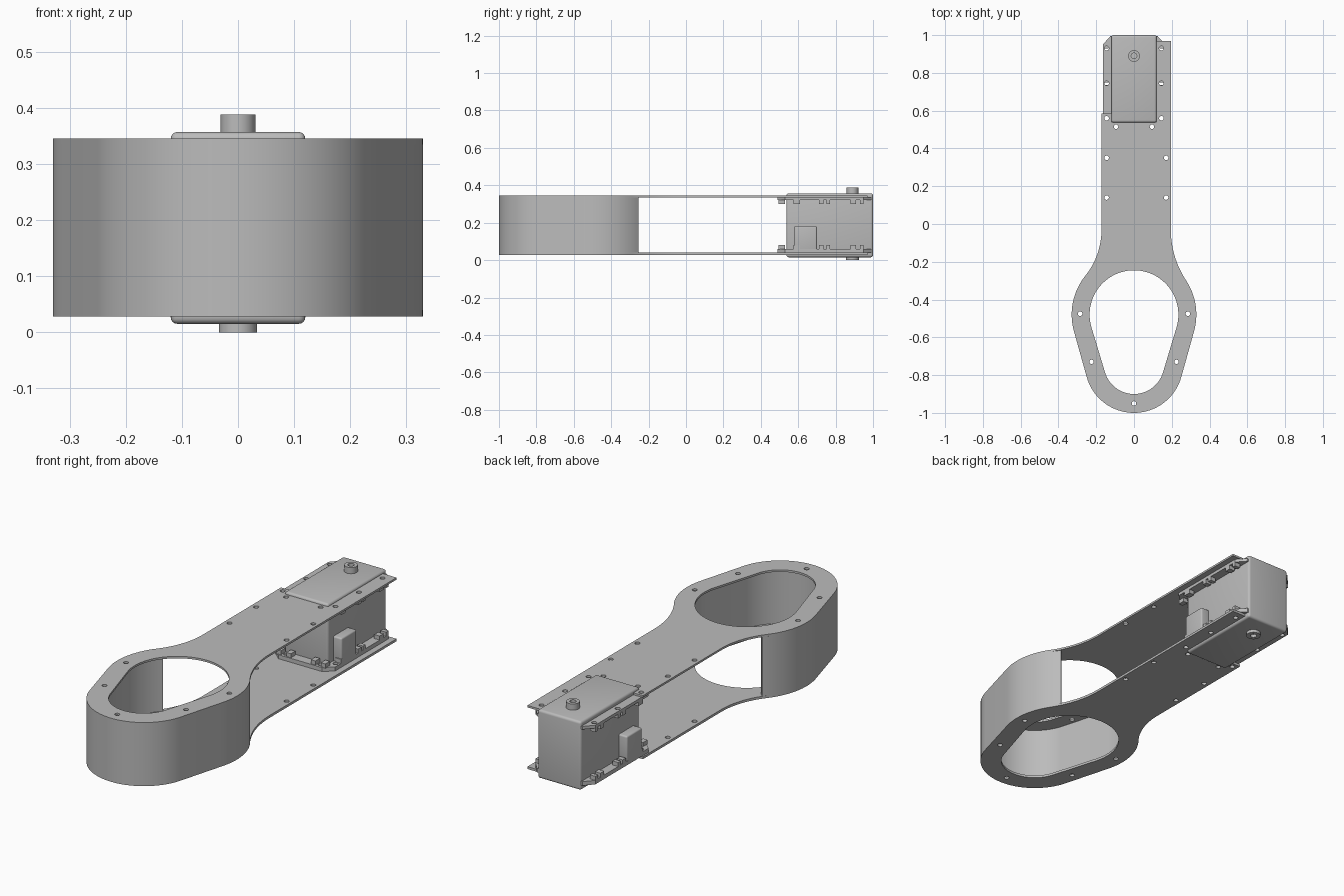
import bpy, bmesh
from math import sin, cos, pi, asin, atan2, hypot

cube = bpy.data.objects.get("Cube")
if cube:
    bpy.data.objects.remove(cube, do_unlink=True)

grey = bpy.data.materials.new("plain grey")
grey.use_nodes = True
grey.diffuse_color = (0.5, 0.5, 0.5, 1)
grey.node_tree.nodes["Principled BSDF"].inputs["Base Color"].default_value = (0.5, 0.5, 0.5, 1)


def finish(name, mesh):
    obj = bpy.data.objects.new(name, mesh)
    bpy.context.collection.objects.link(obj)
    mesh.materials.clear()
    mesh.materials.append(grey)
    bpy.ops.object.select_all(action="DESELECT")
    obj.select_set(True)
    bpy.context.view_layer.objects.active = obj
    bpy.ops.object.shade_smooth_by_angle(angle=pi / 6)
    return obj


def arc(cx, cy, r, a, b, n=24):
    return [(cx + r * cos(a + (b - a) * i / n), cy + r * sin(a + (b - a) * i / n))
            for i in range(n + 1)]


def circle(x, y, r, n=16):
    return arc(x, y, r, 0, 2 * pi, n)[:-1]


def slab(name, loops, z0, z1):
    """Extrude a flat outline (first loop) with holes (other loops)."""
    curve = bpy.data.curves.new(name + "_outline", "CURVE")
    curve.dimensions = "2D"
    curve.fill_mode = "BOTH"
    curve.extrude = (z1 - z0) / 2
    for pts in loops:
        spline = curve.splines.new("POLY")
        spline.points.add(len(pts) - 1)
        for p, (x, y) in zip(spline.points, pts):
            p.co = (x, y, 0, 1)
        spline.use_cyclic_u = True
    tmp = bpy.data.objects.new(name + "_outline", curve)
    bpy.context.collection.objects.link(tmp)
    dg = bpy.context.evaluated_depsgraph_get()
    mesh = bpy.data.meshes.new_from_object(tmp.evaluated_get(dg))
    bpy.data.objects.remove(tmp, do_unlink=True)
    bm = bmesh.new()
    bm.from_mesh(mesh)
    bmesh.ops.remove_doubles(bm, verts=bm.verts, dist=1e-5)
    bmesh.ops.translate(bm, verts=bm.verts, vec=(0, 0, (z0 + z1) / 2))
    bmesh.ops.recalc_face_normals(bm, faces=bm.faces)
    bm.to_mesh(mesh)
    bm.free()
    return finish(name, mesh)


def box(name, x, y, z, bevel=0):
    bm = bmesh.new()
    bmesh.ops.create_cube(bm, size=1)
    for v in bm.verts:
        v.co = [lo + (hi - lo) * (c + 0.5) for c, (lo, hi) in zip(v.co, (x, y, z))]
    if bevel:
        bmesh.ops.bevel(bm, geom=bm.edges[:], offset=bevel, segments=4,
                        profile=0.5, affect="EDGES")
    mesh = bpy.data.meshes.new(name)
    bm.to_mesh(mesh)
    bm.free()
    return finish(name, mesh)


# Egg shape: big circle at the back, small circle at the front, joined by tangents
BACK, FRONT = -0.48, -0.74


def egg(r1, r2, start_r, start_l):
    """Clockwise points from the right start angle round the front to the left."""
    t = -asin((r1 - r2) / (BACK - FRONT))
    return (arc(0, BACK, r1, start_r, t) + arc(0, FRONT, r2, t, -pi - t, 40)
            + arc(0, BACK, r1, -pi - t, -pi - start_l))


def neck(edge, y=-0.03):
    """Concave fillet from a straight arm edge onto the big circle."""
    h, r1 = y - BACK, 0.33
    r = (edge ** 2 + h ** 2 - r1 ** 2) / (2 * (r1 - edge))
    a = atan2(h, edge + r)
    return arc(edge + r, y, r, pi, pi + a, 16), a


right, a_right = neck(0.195)
left, a_left = neck(0.172)
left = [(-x, y) for x, y in reversed(left)]
outline = (right + egg(0.33, 0.26, a_right, a_left)[1:-1] + left
           + [(-0.172, 0.585), (-0.12, 0.585), (-0.12, 0.54),
              (0.12, 0.54), (0.12, 0.97), (0.195, 0.97)])
opening = egg(0.235, 0.16, pi / 2, pi / 2)[:-1]

# Screw holes
HOLE = 0.012
mount = [(s * x, y) for s in (-1, 1)
         for x, y in ((0.095, 0.515), (0.145, 0.56), (0.145, 0.745), (0.145, 0.93))]
arm = [(x, y) for x in (-0.145, 0.17) for y in (0.14, 0.35)]
rim = [(0, -0.95)] + [(s * x, y) for s in (-1, 1)
                      for x, y in ((0.285, -0.475), (0.225, -0.73))]
in_plate = [p for p in mount if p[0] > 0 or p[1] < 0.58]
plate_holes = [circle(x, y, HOLE) for x, y in in_plate + arm + rim]
mount_holes = [circle(x, y, HOLE) for x, y in mount]

# Two arm plates
slab("top_plate", [outline, opening] + plate_holes, 0.335, 0.345)
slab("bottom_plate", [outline, opening] + plate_holes, 0.028, 0.04)

# Curved wall between the plates, open towards the arm
a0 = asin(0.225 / 0.33)
wall = egg(0.33, 0.26, a0, a0) + egg(0.31, 0.24, a0, a0)[::-1]
slab("rim_wall", [wall], 0.04, 0.335)

# Motor housing with hollow shafts
box("motor_housing", (-0.12, 0.12), (0.537, 1.0), (0.015, 0.357), 0.012)
for name, r, z0, z1 in (("top_shaft", 0.031, 0.35, 0.388),
                        ("bottom_shaft", 0.034, 0, 0.02)):
    slab(name, [circle(0, 0.89, r, 32), circle(0, 0.89, 0.015, 24)], z0, z1)

# Mounting brackets under the plates, with lugs round the screws
half = [(0.165, 0.53), (0.165, 0.95), (0.125, 0.995)]
bracket = [(0.12, 0.49)] + half
bracket += [(-x, y) for x, y in reversed(bracket)]
lugs = ((0.575, 0.61), (0.71, 0.735), (0.75, 0.77), (0.88, 0.91), (0.93, 0.95))
for level, z, lug_z in (("top", (0.32, 0.335), (0.3, 0.322)),
                        ("bottom", (0.04, 0.06), (0.058, 0.08))):
    slab(level + "_bracket", [bracket] + mount_holes, *z)
    for side, s in (("left", 1), ("right", -1)):
        for i, y in enumerate(lugs):
            box(f"{level}_{side}_lug_{i}", sorted((s * 0.135, s * 0.165)), y, lug_z)
        for i, x in enumerate((0.055, 0.11)):
            box(f"{level}_{side}_front_lug_{i}",
                sorted((s * x, s * (x + 0.025))), (0.495, 0.53), lug_z)

# Cable connectors on both sides of the motor
for side, s in (("left", 1), ("right", -1)):
    box(side + "_connector", sorted((s * 0.11, s * 0.165)), (0.58, 0.70), (0.05, 0.182), 0.008)
